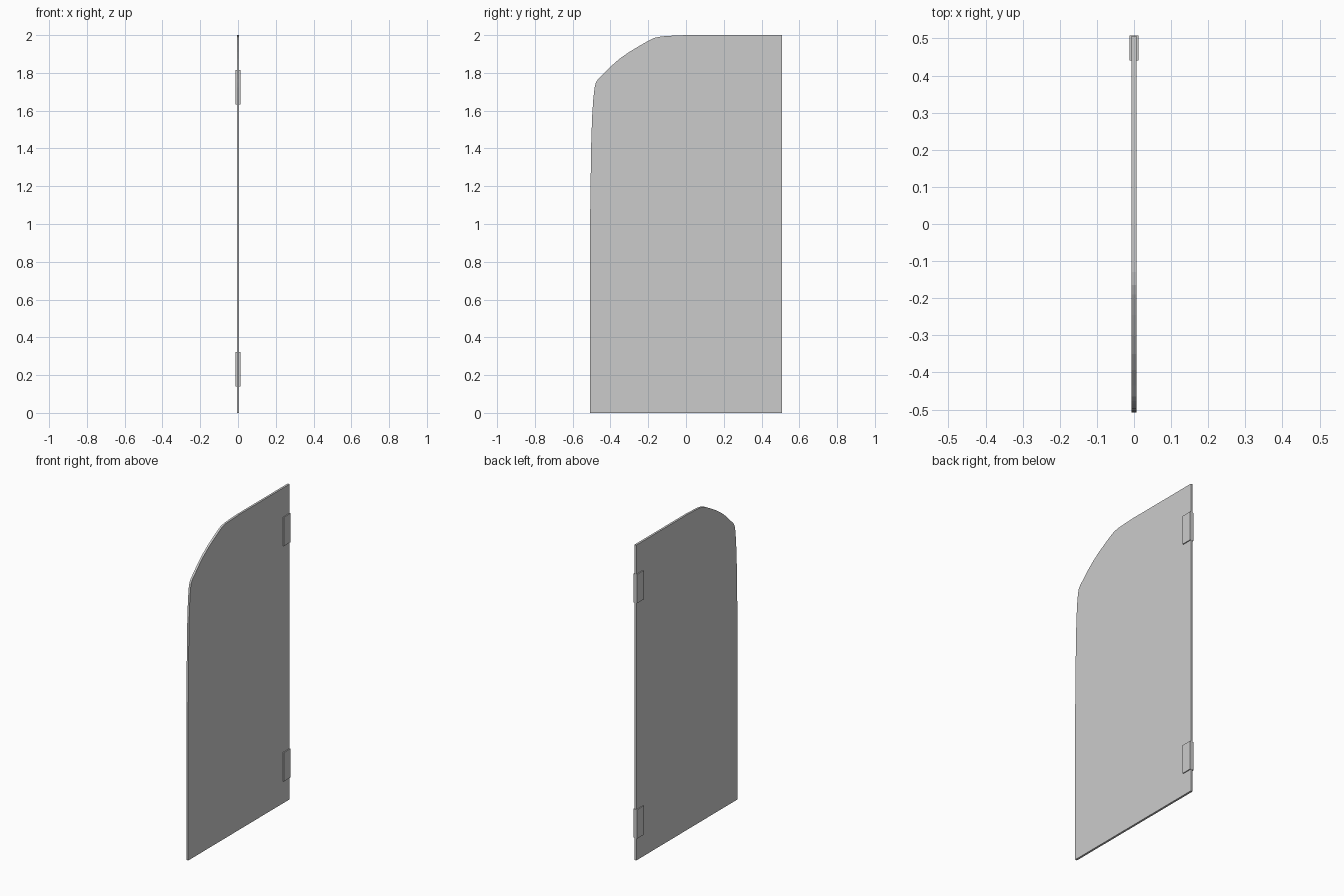
import bpy, bmesh
from mathutils import Vector, Matrix

if "Cube" in bpy.data.objects:
    bpy.data.objects.remove(bpy.data.objects["Cube"])

T = 0.0065   # half thickness of the panel
EDGE = 0.508  # straight hinge-side edge


def make_object(name, bm):
    bmesh.ops.recalc_face_normals(bm, faces=bm.faces)
    mesh = bpy.data.meshes.new(name)
    bm.to_mesh(mesh)
    bm.free()
    obj = bpy.data.objects.new(name, mesh)
    bpy.context.collection.objects.link(obj)
    return obj


# Glass panel: side outline (y, z) with one rounded upper corner, extruded along x
outline = [
    (EDGE - 0.001, 0), (EDGE - 0.001, 2.0), (0.0, 2.0), (-0.07, 1.997), (-0.13, 1.993),
    (-0.165, 1.986), (-0.19, 1.975), (-0.245, 1.944), (-0.30, 1.911),
    (-0.35, 1.876), (-0.394, 1.838), (-0.435, 1.797), (-0.465, 1.768),
    (-0.477, 1.750), (-0.484, 1.722), (-0.491, 1.66), (-0.497, 1.57),
    (-0.502, 1.42), (-0.505, 1.22), (-0.508, 1.0), (-0.508, 0),
]
bm = bmesh.new()
face = bm.faces.new([bm.verts.new((-T, y, z)) for y, z in outline])
ext = bmesh.ops.extrude_face_region(bm, geom=[face])
moved = [v for v in ext["geom"] if isinstance(v, bmesh.types.BMVert)]
bmesh.ops.translate(bm, verts=moved, vec=Vector((2 * T, 0, 0)))
make_object("screen_panel", bm)


# Hinge clamps gripping the straight edge
def hinge(name, z0, z1):
    y0, y1 = 0.441, EDGE
    bm = bmesh.new()
    mat = (Matrix.Translation((0, (y0 + y1) / 2, (z0 + z1) / 2))
           @ Matrix.Diagonal((0.025, y1 - y0, z1 - z0, 1)))
    bmesh.ops.create_cube(bm, size=1, matrix=mat)
    make_object(name, bm)


hinge("lower_hinge", 0.14, 0.323)
hinge("upper_hinge", 1.633, 1.816)
